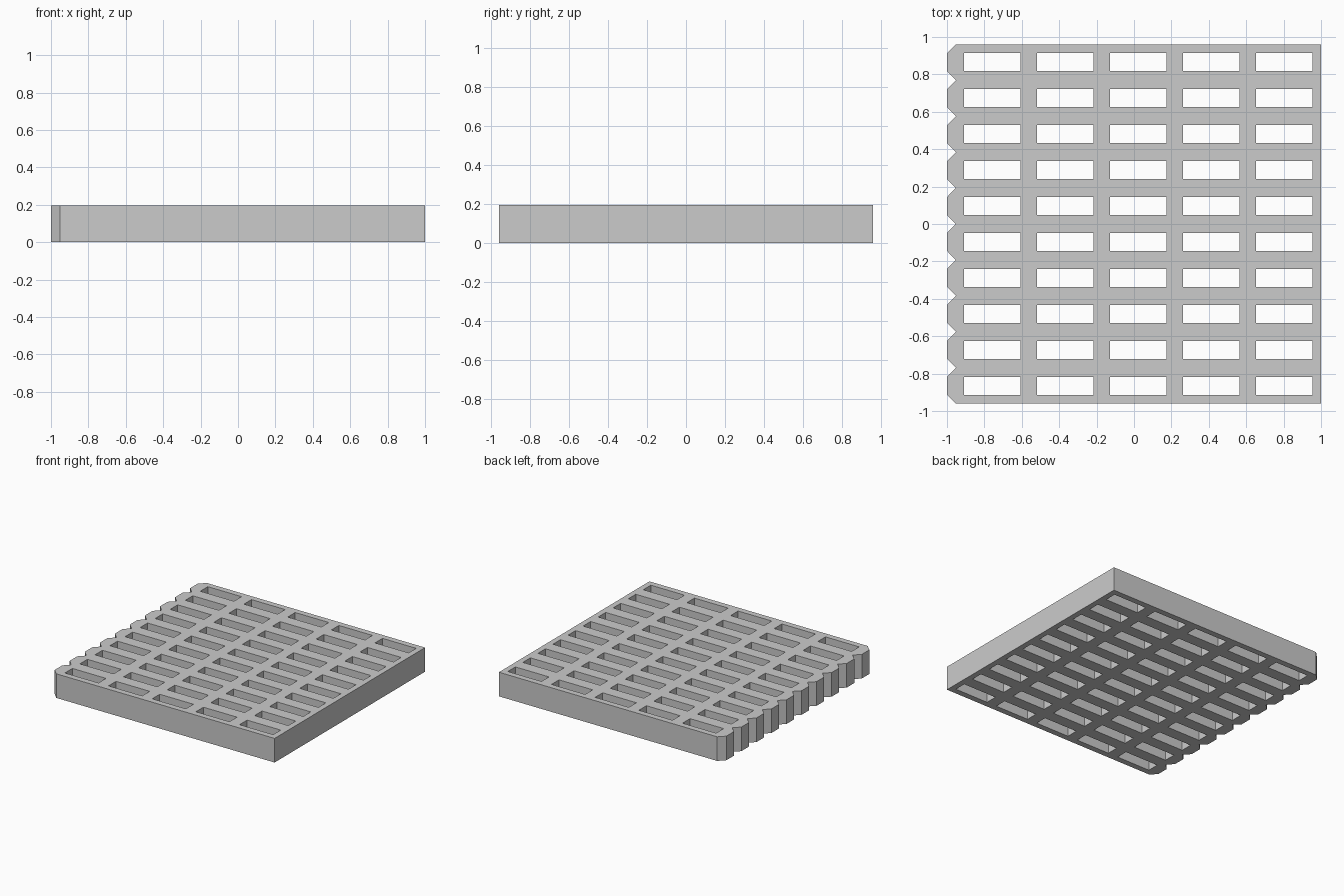
import bpy, bmesh

if "Cube" in bpy.data.objects:
    bpy.data.objects.remove(bpy.data.objects["Cube"])

ROWS, COLS = 10, 5
PITCH_Y, PITCH_X = 0.1922, 0.3905
HOLE_X, HOLE_Y = 0.301, 0.0961
FIRST_X = -0.909
NOTCH, HEIGHT = 0.048, 0.195

# Grid lines: plate edges plus both sides of every slot
xs = [-1.0]
for c in range(COLS):
    x = FIRST_X + c * PITCH_X
    xs += [x, x + HOLE_X]
xs.append(1.0)
ys = []
for r in range(ROWS):
    mid = (r - (ROWS - 1) / 2) * PITCH_Y
    ys += [mid - PITCH_Y / 2, mid - HOLE_Y / 2, mid + HOLE_Y / 2]
ys.append(ROWS * PITCH_Y / 2)

# Grid points; row boundaries on the left edge step in to form V notches
bm = bmesh.new()
pts = {}
for i, x in enumerate(xs):
    for j, y in enumerate(ys):
        inset = NOTCH if i == 0 and j % 3 == 0 else 0
        pts[i, j] = bm.verts.new((x + inset, y, 0))

# Fill every cell except the slots
for i in range(len(xs) - 1):
    for j in range(len(ys) - 1):
        if i % 2 == 1 and j % 3 == 1:
            continue
        bm.faces.new((pts[i, j], pts[i + 1, j], pts[i + 1, j + 1], pts[i, j + 1]))

# Thicken into a solid plate
res = bmesh.ops.extrude_face_region(bm, geom=bm.faces[:], use_keep_orig=True)
top = [g for g in res["geom"] if isinstance(g, bmesh.types.BMVert)]
bmesh.ops.translate(bm, verts=top, vec=(0, 0, HEIGHT))
bmesh.ops.recalc_face_normals(bm, faces=bm.faces[:])

mesh = bpy.data.meshes.new("slotted_plate")
bm.to_mesh(mesh)
bm.free()
bpy.context.collection.objects.link(bpy.data.objects.new("slotted_plate", mesh))
